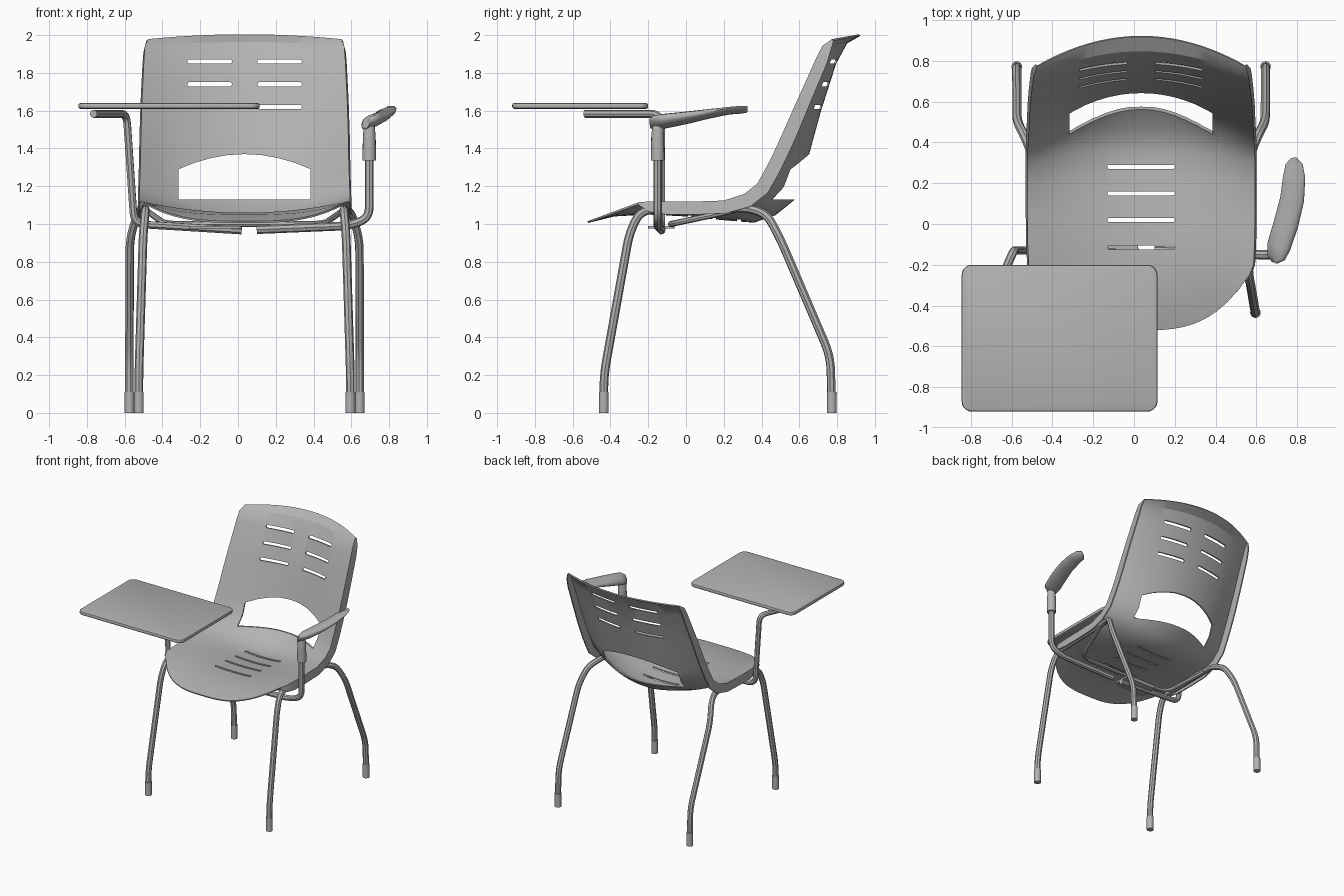
import bpy, bmesh, math
from mathutils import Vector

if "Cube" in bpy.data.objects:
    bpy.data.objects.remove(bpy.data.objects["Cube"], do_unlink=True)

CX = 0.035  # middle of the chair; the writing tablet offsets it from x = 0

grey = bpy.data.materials.new("plain_grey")
grey.use_nodes = True
grey.diffuse_color = (0.45, 0.45, 0.45, 1)
grey.node_tree.nodes["Principled BSDF"].inputs["Base Color"].default_value = (0.45, 0.45, 0.45, 1)


def add_object(name, data):
    if not data.materials:
        data.materials.append(grey)
    ob = bpy.data.objects.new(name, data)
    bpy.context.scene.collection.objects.link(ob)
    return ob


def activate(ob):
    bpy.ops.object.select_all(action='DESELECT')
    ob.select_set(True)
    bpy.context.view_layer.objects.active = ob


def smooth(ob, angle=35):
    activate(ob)
    bpy.ops.object.shade_smooth_by_angle(angle=math.radians(angle))


def from_bmesh(name, bm):
    bmesh.ops.recalc_face_normals(bm, faces=bm.faces)
    me = bpy.data.meshes.new(name)
    bm.to_mesh(me)
    bm.free()
    return add_object(name, me)


def fillet(points, radius, steps=5):
    """Round the inner corners of a path."""
    pts = [Vector(p) for p in points]
    out = [pts[0]]
    for a, b, c in zip(pts, pts[1:], pts[2:]):
        r = min(radius, (a - b).length * 0.48, (c - b).length * 0.48)
        s, e = b + (a - b).normalized() * r, b + (c - b).normalized() * r
        for i in range(steps + 1):
            t = i / steps
            out.append(s * (1 - t) ** 2 + b * 2 * t * (1 - t) + e * t * t)
    return out + [pts[-1]]


def tube(name, points, radius, bend=0.08):
    cu = bpy.data.curves.new(name, 'CURVE')
    cu.dimensions = '3D'
    cu.bevel_depth, cu.bevel_resolution, cu.use_fill_caps = radius, 2, True
    path = fillet(points, bend)
    sp = cu.splines.new('POLY')
    sp.points.add(len(path) - 1)
    for sp_pt, p in zip(sp.points, path):
        sp_pt.co = (*p, 1)
    ob = add_object(name, cu)
    activate(ob)
    bpy.ops.object.convert(target='MESH')
    smooth(bpy.context.view_layer.objects.active)


def cone(name, x, y, z0, z1, r0, r1):
    bm = bmesh.new()
    bmesh.ops.create_cone(bm, cap_ends=True, segments=16, radius1=r0, radius2=r1, depth=z1 - z0)
    bmesh.ops.translate(bm, verts=bm.verts, vec=(x, y, (z0 + z1) / 2))
    smooth(from_bmesh(name, bm))


def skin(bm, rows, closed=False):
    """Join rows of vertices with quads."""
    for a, b in zip(rows, rows[1:]):
        n = len(a)
        for i in range(n if closed else n - 1):
            j = (i + 1) % n
            bm.faces.new((a[i], a[j], b[j], b[i]))


def prism(bm, outline, axis, lo, hi):
    """Extrude a closed 2D outline along y or z."""
    place = (lambda p, d: (p[0], d, p[1])) if axis == 'y' else (lambda p, d: (p[0], p[1], d))
    rows = [[bm.verts.new(place(p, d)) for p in outline] for d in (lo, hi)]
    skin(bm, rows, closed=True)
    for r in rows:
        bm.faces.new(r)


def rounded_rect(x0, x1, y0, y1, r, steps=5):
    out = []
    for k, (cx, cy) in enumerate(((x1 - r, y1 - r), (x0 + r, y1 - r), (x0 + r, y0 + r), (x1 - r, y0 + r))):
        for i in range(steps + 1):
            a = math.pi / 2 * (k + i / steps)
            out.append((cx + r * math.cos(a), cy + r * math.sin(a)))
    return out


# Seat and back shell: centre y, z; side edge y, z; half width; flange depth
stations = [
    (-.52, 1.01, -.25, 1.11, .53, .01), (-.38, 1.045, -.2, 1.115, .548, .05),
    (-.2, 1.055, -.1, 1.115, .553, .065), (0, 1.045, .05, 1.115, .555, .065),
    (.2, 1.025, .2, 1.12, .555, .065), (.36, 1.012, .31, 1.155, .555, .07),
    (.47, 1.05, .38, 1.21, .553, .07), (.57, 1.13, .43, 1.3, .55, .07),
    (.61, 1.25, .47, 1.38, .548, .07), (.65, 1.38, .52, 1.49, .546, .07),
    (.71, 1.6, .6, 1.67, .54, .065), (.79, 1.85, .69, 1.87, .53, .06),
    (.85, 1.96, .725, 1.94, .525, .05), (.92, 2.0, .775, 1.975, .51, .01)]
COLS = 20
bm = bmesh.new()
rows = []
for k, (yc, zc, ye, ze, w, d) in enumerate(stations):
    prev, nxt = stations[max(k - 1, 0)], stations[min(k + 1, len(stations) - 1)]
    t = Vector((nxt[2] - prev[2], nxt[3] - prev[3])).normalized()
    power = 3 if k < 2 else 2
    row = []
    for i in range(COLS + 1):
        u = 2 * i / COLS - 1
        f = abs(u) ** power
        row.append((CX + w * u, yc + (ye - yc) * f, zc + (ze - zc) * f))
    flange = [(CX + s * (w + .006), ye + t.y * d, ze - t.x * d) for s in (-1, 1)]
    rows.append([bm.verts.new(p) for p in [flange[0]] + row + [flange[1]]])
skin(bm, rows)
shell = from_bmesh("seat_shell", bm)
sol = shell.modifiers.new("thickness", 'SOLIDIFY')
sol.thickness, sol.offset = 0.01, 0

# Openings: arched lumbar gap, back slots and seat slots
bm = bmesh.new()
arch = [(CX - .35, 1.13), (CX + .35, 1.13)]
arch += [(CX + .35 * u, 1.37 - .08 * u * u) for u in (1, .75, .5, .25, 0, -.25, -.5, -.75, -1)]
prism(bm, arch, 'y', .4, 1.1)
for z in (1.62, 1.74, 1.86):
    for x in (-.15, .22):
        prism(bm, rounded_rect(x - .118, x + .118, z - .011, z + .011, .01, 3), 'y', .5, 1.1)
for y in (-.115, .02, .15, .28):
    prism(bm, rounded_rect(CX - .165, CX + .165, y - .01, y + .01, .009, 3), 'z', .9, 1.2)
cutter = from_bmesh("opening_cutter", bm)
cut = shell.modifiers.new("openings", 'BOOLEAN')
cut.object, cut.operation, cut.solver = cutter, 'DIFFERENCE', 'EXACT'
activate(shell)
for m in ("thickness", "openings"):
    bpy.ops.object.modifier_apply(modifier=m)
bpy.data.objects.remove(cutter, do_unlink=True)
smooth(shell, 30)

# Leg frames: one bent tube per side, with sleeves on the feet
for s, side in ((1, "left"), (-1, "right")):
    path = [(.56, -.435, 0), (.56, -.435, .2), (.537, -.3, .95), (.525, -.24, 1.075), (.53, .33, 1.085),
            (.57, .43, 1.05), (.608, .5, .92), (.61, .765, .3), (.61, .772, 0)]
    tube(side + "_leg_frame", [(CX + s * x, y, z) for x, y, z in path], .023)
    cone(side + "_front_foot", CX + s * .56, -.435, 0, .11, .026, .026)
    cone(side + "_rear_foot", CX + s * .61, .772, 0, .11, .026, .026)

# Under-seat supports
tube("seat_support", [(CX + x, y, z) for x, y, z in
     ((.52, .25, 1.07), (.42, -.08, 1.0), (-.42, -.08, 1.0), (-.52, .25, 1.07))], .016)
bm = bmesh.new()
prism(bm, rounded_rect(-.26, .02, -.2, -.06, .02), 'z', .975, .99)
from_bmesh("support_plate", bm)

# Armrest: post tube, sleeve and curved pad
tube("armrest_post", [(.695, -.15, 1.42), (.695, -.15, 1.03), (.58, -.15, .99), (.1, -.13, .97)], .023)
cone("armrest_sleeve", .695, -.15, 1.335, 1.46, .036, .034)
cone("armrest_neck", .695, -.15, 1.46, 1.54, .034, .027)

pad = [(.688, -.19, 1.53, .025, .015), (.697, -.165, 1.537, .05, .03), (.71, -.11, 1.545, .06, .036),
       (.745, .0, 1.562, .062, .031), (.775, .12, 1.583, .06, .023), (.785, .23, 1.6, .056, .016),
       (.785, .295, 1.605, .045, .012), (.782, .325, 1.607, .02, .007)]
bm = bmesh.new()
rings = []
for k, (x, y, z, w, h) in enumerate(pad):
    a, b = pad[max(k - 1, 0)], pad[min(k + 1, len(pad) - 1)]
    across = Vector((b[1] - a[1], a[0] - b[0], .04)).normalized()
    rings.append([bm.verts.new(Vector((x, y, z)) + across * w * math.cos(q) + Vector((0, 0, h * math.sin(q))))
                  for q in (2 * math.pi * i / 16 for i in range(16))])
skin(bm, rings, closed=True)
bm.faces.new(rings[0])
bm.faces.new(rings[-1])
smooth(from_bmesh("armrest_pad", bm), 50)

# Writing tablet and its bent arm
tube("tablet_arm", [(-.765, -.535, 1.583), (-.59, -.13, 1.583), (-.55, -.13, 1.0), (.02, -.13, .965)], .021, .06)
bm = bmesh.new()
prism(bm, rounded_rect(-.845, .115, -.92, -.2, .05), 'z', 1.61, 1.64)
board = from_bmesh("writing_tablet", bm)
bev = board.modifiers.new("soft_edge", 'BEVEL')
bev.width, bev.segments, bev.limit_method, bev.angle_limit = .01, 2, 'ANGLE', math.radians(40)
activate(board)
bpy.ops.object.modifier_apply(modifier="soft_edge")
smooth(board)
